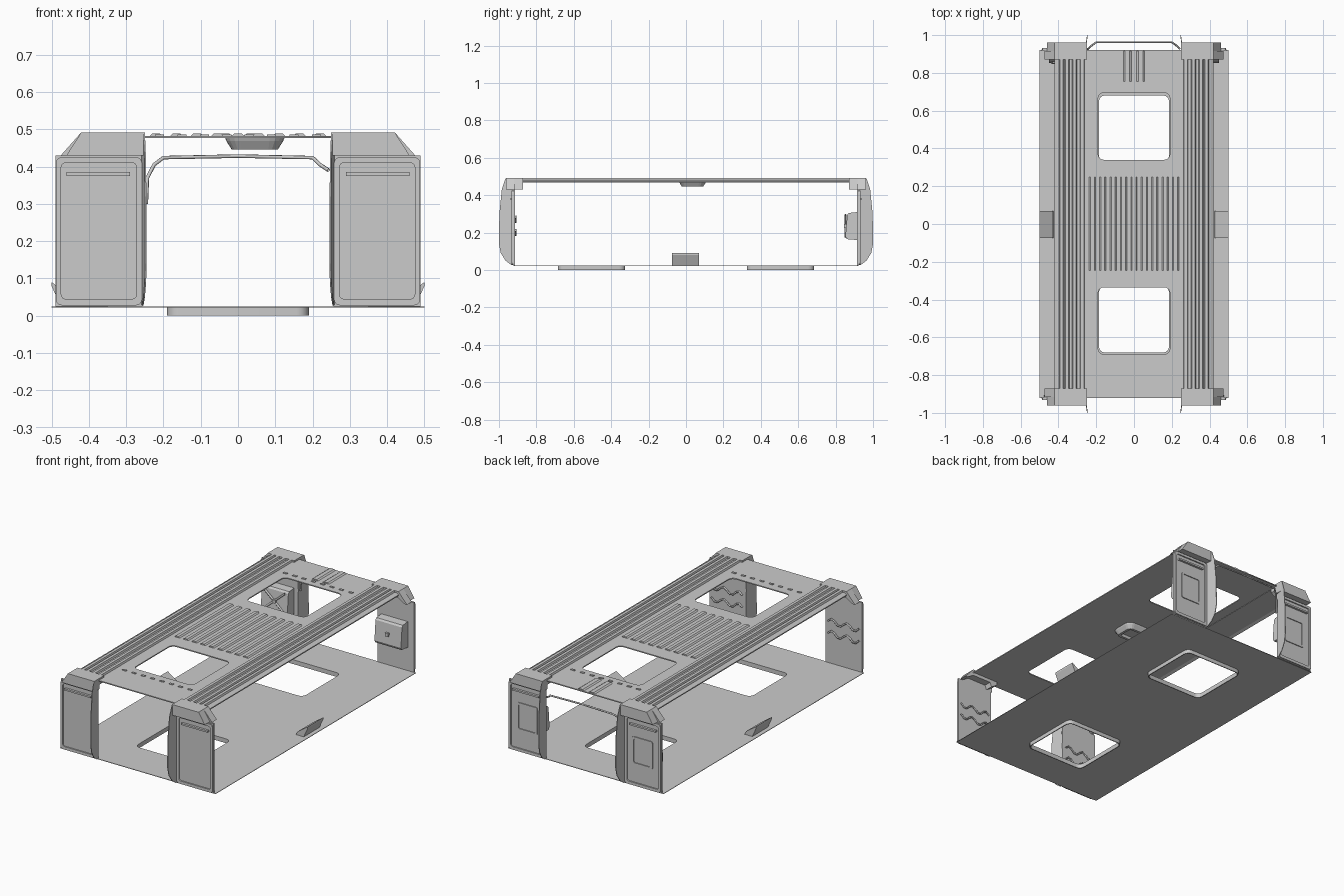
import bpy, bmesh, math
from mathutils import Matrix

cube = bpy.data.objects.get("Cube")
if cube:
    bpy.data.objects.remove(cube)

grey = bpy.data.materials.new("light_grey")
grey.use_nodes = True
GREY = (0.6, 0.6, 0.6, 1)
grey.diffuse_color = GREY
grey.node_tree.nodes["Principled BSDF"].inputs["Base Color"].default_value = GREY


def add(name, bm):
    bmesh.ops.recalc_face_normals(bm, faces=bm.faces)
    mesh = bpy.data.meshes.new(name)
    bm.to_mesh(mesh)
    bm.free()
    mesh.materials.append(grey)
    obj = bpy.data.objects.new(name, mesh)
    bpy.context.collection.objects.link(obj)
    return obj


def prism(name, pts, a, b, axis, sx=1, sy=1, tweak=None):
    """Extrude a closed profile along x (points are y, z) or y (points are x, z)."""
    bm = bmesh.new()
    place = (lambda p, t: (t, p[0], p[1])) if axis == "x" else (lambda p, t: (p[0], t, p[1]))
    rings = [[bm.verts.new(place(p, t)) for p in pts] for t in (a, b)]
    bm.faces.new(rings[0])
    bm.faces.new(rings[1])
    for i in range(len(pts)):
        j = (i + 1) % len(pts)
        bm.faces.new((rings[0][i], rings[0][j], rings[1][j], rings[1][i]))
    for v in bm.verts:
        if tweak:
            tweak(v.co)
        v.co.x *= sx
        v.co.y *= sy
    return add(name, bm)


def box(name, x, y, z, sx=1, sy=1):
    pts = [(x[0], z[0]), (x[1], z[0]), (x[1], z[1]), (x[0], z[1])]
    return prism(name, pts, y[0], y[1], "y", sx, sy)


def rounded(x0, x1, y0, y1, r=0.0):
    """Outline of a rectangle with rounded corners."""
    if not r:
        return [(x0, y0), (x1, y0), (x1, y1), (x0, y1)]
    out = []
    for k, (cx, cy) in enumerate([(x1 - r, y1 - r), (x0 + r, y1 - r), (x0 + r, y0 + r), (x1 - r, y0 + r)]):
        for s in range(5):
            a = (k + s / 4) * math.pi / 2
            out.append((cx + r * math.cos(a), cy + r * math.sin(a)))
    return out


def plate(name, loops, level, thick, upright=False):
    """Flat plate with holes; upright plates lie in xz at y = level."""
    curve = bpy.data.curves.new(name, "CURVE")
    curve.dimensions = "2D"
    curve.fill_mode = "BOTH"
    curve.extrude = thick / 2
    for pts in loops:
        s = curve.splines.new("POLY")
        s.points.add(len(pts) - 1)
        for p, q in zip(s.points, pts):
            p.co = (q[0], q[1], 0, 1)
        s.use_cyclic_u = True
    temp = bpy.data.objects.new(name, curve)
    mesh = bpy.data.meshes.new_from_object(temp)
    bm = bmesh.new()
    bm.from_mesh(mesh)
    bpy.data.objects.remove(temp)
    bpy.data.curves.remove(curve)
    bpy.data.meshes.remove(mesh)
    bmesh.ops.remove_doubles(bm, verts=bm.verts, dist=1e-5)
    m = Matrix.Translation((0, level, 0)) @ Matrix.Rotation(math.pi / 2, 4, "X") if upright \
        else Matrix.Translation((0, 0, level))
    bm.transform(m)
    return add(name, bm)


def tube(name, pts, radius):
    curve = bpy.data.curves.new(name, "CURVE")
    curve.dimensions = "3D"
    curve.bevel_depth = radius
    curve.bevel_resolution = 1
    s = curve.splines.new("POLY")
    s.points.add(len(pts) - 1)
    for p, q in zip(s.points, pts):
        p.co = (*q, 1)
    temp = bpy.data.objects.new(name, curve)
    bm = bmesh.new()
    mesh = bpy.data.meshes.new_from_object(temp)
    bm.from_mesh(mesh)
    bpy.data.objects.remove(temp)
    return add(name, bm)


# Floor with two hatch openings and their hanging rims
holes = [(-0.68, -0.33), (0.33, 0.68)]
opening = [rounded(-0.185, 0.185, a, b, 0.03) for a, b in holes]
plate("floor", [rounded(-0.5, 0.5, -0.92, 0.92)] + opening, 0.0235, 0.003)
for (a, b), hole in zip(holes, opening):
    plate("floor_hatch_rim", [rounded(-0.19, 0.19, a - 0.005, b + 0.005, 0.032), hole], 0.0125, 0.025)

# Roof centre panel with two hatch openings
roof_holes = [rounded(-0.19, 0.19, a, b, 0.03) for a, b in ((-0.69, -0.335), (0.34, 0.695))]
plate("roof_panel", [rounded(-0.26, 0.26, -0.92, 0.92)] + roof_holes, 0.479, 0.006)

# Ribs pressed into the roof
for i in range(9):
    x = -0.22 + 0.055 * i
    rib = [(x - 0.018, 0.481), (x - 0.01, 0.489), (x + 0.01, 0.489), (x + 0.018, 0.481)]
    prism("roof_centre_rib", rib, -0.245, 0.25, "y")
for x in (-0.035, 0.035):
    rib = [(x - 0.022, 0.481), (x - 0.012, 0.488), (x + 0.012, 0.488), (x + 0.022, 0.481)]
    prism("roof_end_rib", rib, 0.755, 0.915, "y")
for i in range(8):
    x = -0.21 + 0.06 * i
    for y in (-0.74, 0.735):
        box("roof_clip", (x - 0.012, x + 0.012), (y - 0.006, y + 0.006), (0.481, 0.486))

# Ridged roof rails on both sides
top = [(0.25, 0.482)]
for x in (0.262, 0.302, 0.342, 0.372):
    top += [(x, 0.482), (x + 0.004, 0.492), (x + 0.021, 0.492), (x + 0.025, 0.482)]
top += [(0.408, 0.482), (0.422, 0.474), (0.422, 0.468), (0.405, 0.474), (0.25, 0.474)]
for sx in (1, -1):
    prism("roof_rail", top, -0.92, 0.92, "y", sx)

# Ceiling lamp dish
bm = bmesh.new()
rings = []
for inset, z in ((0, 0.478), (0.004, 0.468), (0.018, 0.446), (0.032, 0.446), (0.038, 0.46)):
    pts = rounded(-0.035 + inset, 0.125 - inset, -0.04 + inset, 0.11 - inset, 0.04 - inset * 0.8)
    rings.append([bm.verts.new((x, y, z)) for x, y in pts])
for lo, hi in zip(rings, rings[1:]):
    for i in range(len(lo)):
        j = (i + 1) % len(lo)
        bm.faces.new((lo[i], lo[j], hi[j], hi[i]))
bm.faces.new(rings[0])
bm.faces.new(rings[-1])
add("ceiling_lamp", bm)

# Four corner posts
flange = [(0.915, 0.03), (0.935, 0.028), (0.965, 0.05), (0.99, 0.09), (1.0, 0.14), (0.998, 0.3),
          (0.985, 0.43), (0.965, 0.49), (0.93, 0.49), (0.925, 0.42), (0.918, 0.3)]


def lean(co):
    co.x -= 0.011 * (co.y - 0.915) / 0.085


hood = [(0.25, 0.43), (0.46, 0.43), (0.42, 0.492), (0.25, 0.492)]
for sx in (1, -1):
    for sy in (1, -1):
        end = "back" if sy > 0 else "front"
        box(end + "_corner_panel", (0.256, 0.49), (0.915, 0.925), (0.025, 0.43), sx, sy)
        prism(end + "_corner_flange", flange, 0.256, 0.260, "x", sx, sy, lean)
        prism(end + "_corner_hood", hood, 0.915, 0.962, "y", sx, sy)
        prism(end + "_hood_roof", [(0.29, 0.43), (0.3, 0.455), (0.42, 0.455), (0.46, 0.43), (0.475, 0.43),
              (0.42, 0.492), (0.25, 0.492), (0.25, 0.455)], 0.872, 0.916, "y", sx, sy)
        # Raised frame and drip strip
        x0, x1 = sorted((sx * 0.258, sx * 0.488))
        plate(end + "_panel_frame", [rounded(x0, x1, 0.028, 0.425, 0.015),
              rounded(x0 + 0.014, x1 - 0.014, 0.045, 0.41, 0.012)], sy * 0.928, 0.008, True)
        box(end + "_drip_strip", (0.29, 0.46), (0.925, 0.938), (0.375, 0.385), sx, sy)
        if sy > 0:
            c = sx * 0.37
            plate("back_window_frame", [rounded(c - 0.065, c + 0.065, 0.15, 0.31, 0.01),
                  rounded(c - 0.055, c + 0.055, 0.16, 0.30, 0.008)], 0.927, 0.006, True)
        else:
            # Wavy cables on the inner face
            for z in (0.2, 0.27):
                path = [(sx * (0.275 + 0.02 * i), -0.91, z + 0.016 * math.sin(i * 1.3)) for i in range(11)]
                tube("inner_cable", path, 0.005)

# Equipment boxes inside the back corners
case = [(0.918, 0.16), (0.86, 0.165), (0.852, 0.18), (0.862, 0.295), (0.87, 0.305), (0.918, 0.31)]
for sx in (1, -1):
    prism("equipment_box", case, 0.28, 0.45, "x", sx)
    box("equipment_knob", (0.352, 0.372), (0.845, 0.865), (0.225, 0.245), sx)
for a, b in ((0.175, 0.295), (0.295, 0.175)):
    tube("box_brace", [(-0.295, 0.853, a), (-0.435, 0.853, b)], 0.006)

# Slanted steps at the floor edges
step = [(0.425, 0.025), (0.435, 0.045), (0.5, 0.09), (0.5, 0.08), (0.475, 0.025)]
for sx in (1, -1):
    prism("side_step", step, -0.075, 0.07, "y", sx)

# Door seal arching across the back
arch = [(-0.246, 0.3), (-0.243, 0.37), (-0.225, 0.405), (-0.2, 0.424), (0, 0.428),
        (0.2, 0.424), (0.22, 0.405), (0.243, 0.39)]
tube("back_door_seal", [(x, 0.962 - 0.9 * max(0, abs(x) - 0.205), z) for x, z in arch], 0.005)
